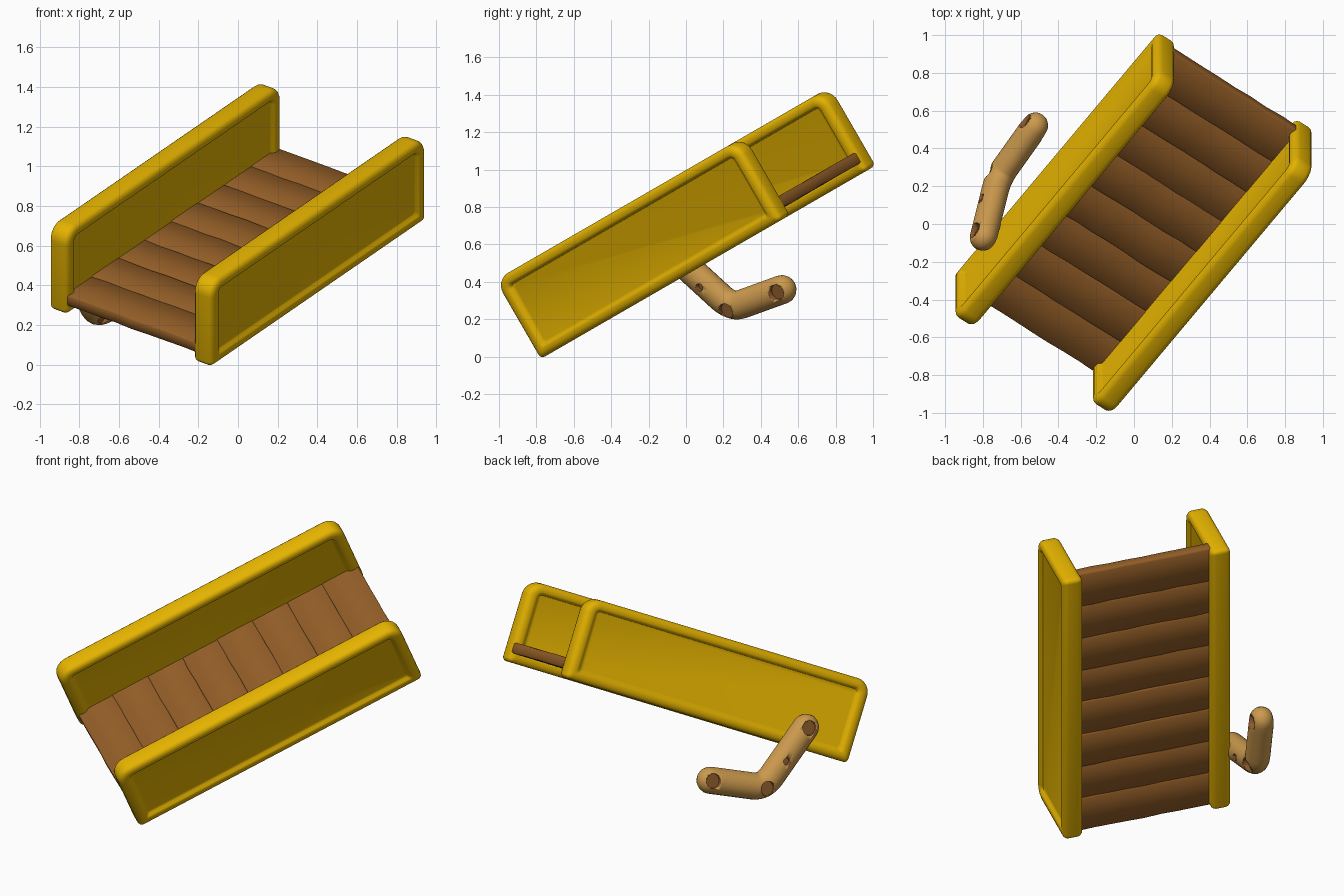
import bpy, bmesh, math, random
from mathutils import Matrix, Vector

if "Cube" in bpy.data.objects:
    bpy.data.objects.remove(bpy.data.objects["Cube"])

random.seed(4)
# Local frame: x across the ramp, y along it, z away from the deck
FRAME = (Matrix.Translation((-0.003, -0.003, 0.715))
         @ Matrix.Rotation(math.radians(30), 4, 'X')
         @ Matrix.Rotation(math.radians(-36), 4, 'Z'))


def material(name, rgb):
    m = bpy.data.materials.new(name)
    m.diffuse_color = (*rgb, 1)
    m.use_nodes = True
    m.node_tree.nodes["Principled BSDF"].inputs["Base Color"].default_value = m.diffuse_color
    return m


YELLOW = material("yellow_plastic", (0.78, 0.45, 0.0))
BROWN = material("brown_wood", (0.29, 0.11, 0.02))
TAN = material("tan_bracket", (0.60, 0.32, 0.075))
DARK = material("dark_socket", (0.25, 0.10, 0.025))


def finish(bm, name, mats, angle=35):
    bmesh.ops.recalc_face_normals(bm, faces=bm.faces[:])
    mesh = bpy.data.meshes.new(name)
    bm.to_mesh(mesh)
    bm.free()
    ob = bpy.data.objects.new(name, mesh)
    bpy.context.collection.objects.link(ob)
    for m in mats:
        mesh.materials.append(m)
    ob.matrix_world = FRAME
    bpy.ops.object.select_all(action='DESELECT')
    ob.select_set(True)
    bpy.context.view_layer.objects.active = ob
    bpy.ops.object.shade_smooth_by_angle(angle=math.radians(angle))
    return ob


def loft(bm, rings):
    """Join rings of points with quads and close both ends."""
    loops = [[bm.verts.new(p) for p in ring] for ring in rings]
    for a, b in zip(loops, loops[1:]):
        n = len(a)
        for i in range(n):
            bm.faces.new((a[i], a[(i + 1) % n], b[(i + 1) % n], b[i]))
    bm.faces.new(loops[0])
    bm.faces.new(loops[-1])


def outline(x, inset, hy=0.922, hz=0.243):
    """Rounded panel outline with larger radii at the top corners."""
    pts = []
    for k, (sy, sz, r) in enumerate(((1, 1, 0.085), (-1, 1, 0.085),
                                     (-1, -1, 0.025), (1, -1, 0.025))):
        r = max(r - inset, 0.015)
        cy, cz = sy * (hy - inset * 1.15 - r), sz * (hz - inset - r)
        for i in range(7):
            a = math.pi / 2 * (k + i / 6)
            pts.append((x, cy + r * math.cos(a), cz + r * math.sin(a)))
    return pts


# Side panels: rounded frames with a recessed field on both faces
HALF = 0.06
RIM = [(-0.020, 0.074), (-0.017, 0.064), (-0.004, 0.054), (0.0, 0.046),
       (0.0, 0.028), (-0.006, 0.012), (-0.016, 0.004), (-0.030, 0.0)]
for name, side in (("left_side_panel", -1), ("right_side_panel", 1)):
    cx = side * 0.450
    rings = [outline(cx - HALF - dx, d) for dx, d in RIM]
    rings += [outline(cx + HALF + dx, d) for dx, d in reversed(RIM)]
    bm = bmesh.new()
    loft(bm, rings)
    finish(bm, name, [YELLOW])

# Deck planks: slightly uneven boards across the ramp
COUNT, Y0, Y1 = 8, -0.91, 0.91
STEP = (Y1 - Y0) / COUNT
for k in range(COUNT):
    bm = bmesh.new()
    yc = Y0 + STEP * (k + 0.5)
    lift = random.uniform(-0.004, 0.004)
    rings = []
    for i in range(9):
        x = -0.41 + 0.82 * i / 8
        w0 = STEP / 2 + random.uniform(0.0, 0.005)
        w1 = STEP / 2 + random.uniform(0.0, 0.005)
        t = -0.13 + lift + random.uniform(-0.002, 0.002)
        b = -0.192 + lift + random.uniform(-0.002, 0.002)
        c = 0.007
        rings.append([(x, yc + y, z) for y, z in (
            (w1 - c, t), (w1, t - c), (w1, b + c), (w1 - c, b),
            (c - w0, b), (-w0, b + c), (-w0, t - c), (c - w0, t))])
    loft(bm, rings)
    finish(bm, f"deck_plank_{k + 1}", [BROWN], 50)

# Bent bracket: a round-ended bar bent in the plane of the left panel
A, C, B = (Vector((-0.560, -0.578, -0.115)), Vector((-0.572, -0.43, -0.517)),
           Vector((-0.583, -0.09, -0.567)))
P, Q = C.lerp(A, 0.2), C.lerp(B, 0.2)
path = [A.lerp(P, i / 6) for i in range(6)]
path += [P.lerp(C, t).lerp(C.lerp(Q, t), t) for t in (i / 8 for i in range(9))]
path += [Q.lerp(B, i / 6) for i in range(1, 7)]
RAD = 0.078
start, end = (A - P).normalized(), (B - Q).normalized()
caps = [math.radians(a) for a in (80, 60, 40, 20)]
stations = [(A + start * RAD * math.sin(a), -start, RAD * math.cos(a)) for a in caps]
for i, p in enumerate(path):
    tangent = path[min(i + 1, len(path) - 1)] - path[max(i - 1, 0)]
    stations.append((p, tangent.normalized(), RAD))
stations += [(B + end * RAD * math.sin(a), end, RAD * math.cos(a)) for a in reversed(caps)]
across = Vector((1, 0, 0))
rings = []
for p, t, r in stations:
    n = t.cross(across).normalized()
    s = n.cross(t)
    rings.append([p + n * r * math.cos(a) + s * 0.92 * r * math.sin(a)
                  for a in (math.tau * j / 20 for j in range(20))])
bm = bmesh.new()
loft(bm, rings)
bracket = finish(bm, "bent_bracket", [TAN, DARK], 45)

# Sockets sunk into both faces of the bracket
bm = bmesh.new()
for p, r in ((A, 0.044), (A.lerp(C, 0.55), 0.022), (C, 0.044), (B, 0.044)):
    for side in (-1, 1):
        m = (Matrix.Translation(p + Vector((side * 0.086, 0, 0)))
             @ Matrix.Rotation(math.pi / 2, 4, 'Y'))
        bmesh.ops.create_cone(bm, cap_ends=True, segments=12, radius1=r,
                              radius2=r, depth=0.1, matrix=m)
for f in bm.faces:
    f.material_index = 1
cutter = finish(bm, "socket_cutter", [TAN, DARK])
cutter.hide_render = True
cutter.hide_set(True)
cut = bracket.modifiers.new("sockets", 'BOOLEAN')
cut.operation = 'DIFFERENCE'
cut.solver = 'EXACT'
cut.object = cutter
